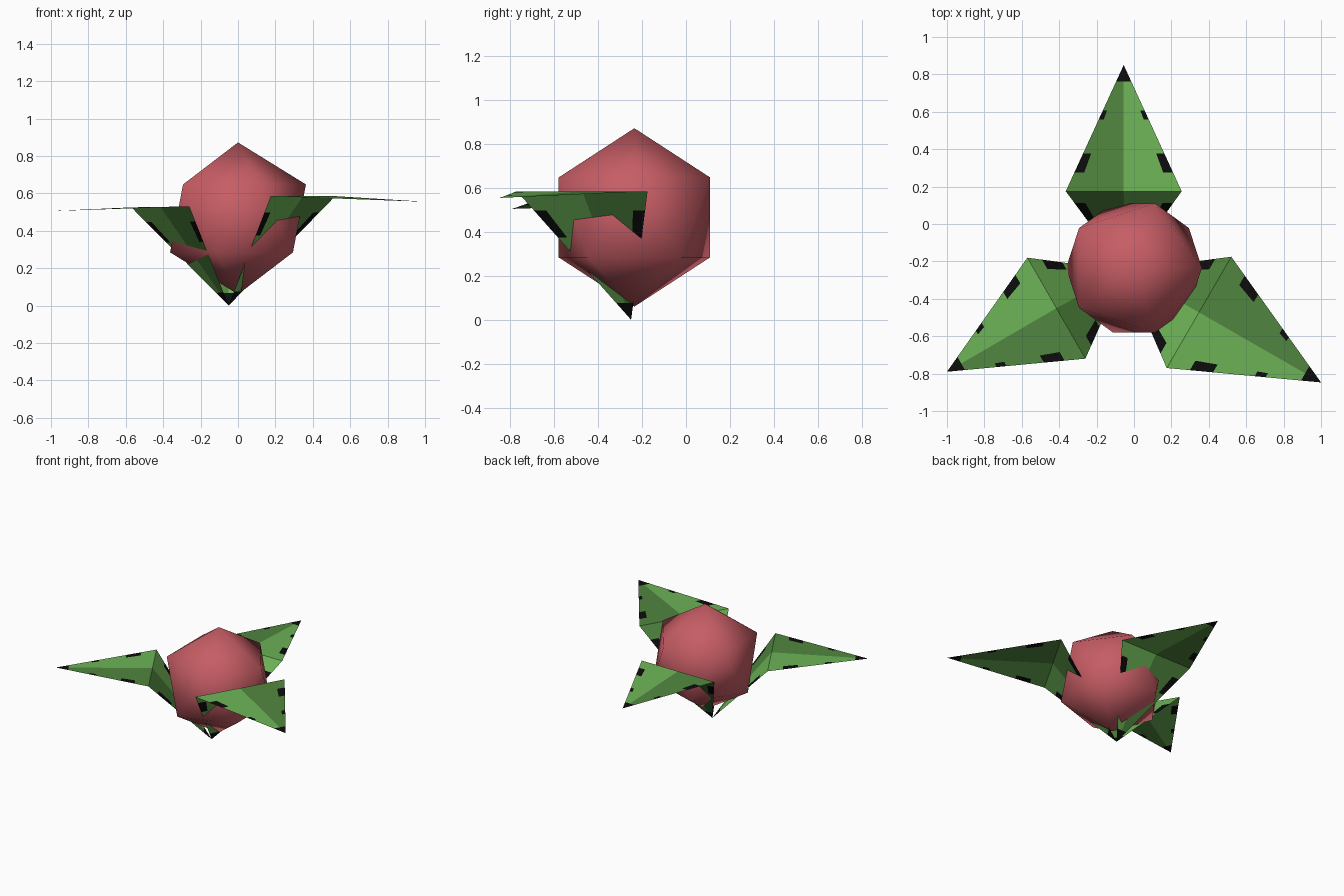
import bpy
from mathutils import Vector

if "Cube" in bpy.data.objects:
    bpy.data.objects.remove(bpy.data.objects["Cube"])


def material(name, rgb):
    m = bpy.data.materials.new(name)
    m.diffuse_color = (*rgb, 1)
    m.use_nodes = True
    m.node_tree.nodes["Principled BSDF"].inputs["Base Color"].default_value = m.diffuse_color
    return m


red = material("berry red", (0.57, 0.11, 0.13))
light = material("light green", (0.155, 0.46, 0.095))
dark = material("dark green", (0.082, 0.24, 0.05))
black = material("black", (0.004, 0.004, 0.004))

# Berry: low-poly ball with smooth shading
bpy.ops.mesh.primitive_ico_sphere_add(subdivisions=1, radius=0.406,
                                      location=(0, -0.235, 0.466))
berry = bpy.context.object
berry.name = "berry"
berry.data.materials.append(red)
bpy.ops.object.shade_smooth()

BASE = Vector((-0.05, -0.25, 0))

# Stations along a leaf: 0 = tip, 1 = widest line, 2 = base.
# Each row: start, end, share of the half width that is black at the edge
ROWS = [(0, 0.13, 1), (0.13, 0.36, 0), (0.36, 0.43, 0.2), (0.43, 0.70, 0),
        (0.70, 0.85, 0.2), (0.85, 1, 0), (1, 1.15, 0), (1.15, 1.36, 0.22),
        (1.36, 1.87, 0), (1.87, 2, 1)]


def leaf(name, tip, ccw, cw):
    """Flat outer blade bent down at its widest line to the shared base."""
    tip, sides = Vector(tip), (Vector(ccw), Vector(cw))
    mid = (sides[0] + sides[1]) / 2
    verts, faces, mats = [], [], []

    def point(side, s, w):
        p = mid.lerp(side, w)
        return tip.lerp(p, s) if s <= 1 else p.lerp(BASE, s - 1)

    def patch(side, s0, s1, w0, w1, mat, flip):
        ring = [(s0, w0), (s0, w1), (s1, w1), (s1, w0)]
        if s0 == 0:
            ring.pop(1)
        if s1 == 2:
            ring.pop()
        if flip:
            ring.reverse()
        n = len(verts)
        verts.extend(point(side, s, w) for s, w in ring)
        faces.append(list(range(n, n + len(ring))))
        mats.append(mat)

    for i, side in enumerate(sides):
        for s0, s1, b in ROWS:
            if b < 1:
                patch(side, s0, s1, 0, 1 - b, i, i == 1)
            if b > 0:
                patch(side, s0, s1, 1 - b, 1, 2, i == 1)
    me = bpy.data.meshes.new(name)
    me.from_pydata(verts, [], faces)
    for m in (dark, light, black):
        me.materials.append(m)
    for p, m in zip(me.polygons, mats):
        p.material_index = m
    bpy.context.collection.objects.link(bpy.data.objects.new(name, me))


# Three leaves around the berry
leaf("back_leaf", (-0.055, 0.85, 0.495), (-0.365, 0.175, 0.523), (0.255, 0.175, 0.523))
leaf("left_leaf", (-1, -0.79, 0.505), (-0.26, -0.72, 0.53), (-0.57, -0.18, 0.525))
leaf("right_leaf", (1, -0.847, 0.555), (0.52, -0.175, 0.585), (0.175, -0.77, 0.585))
